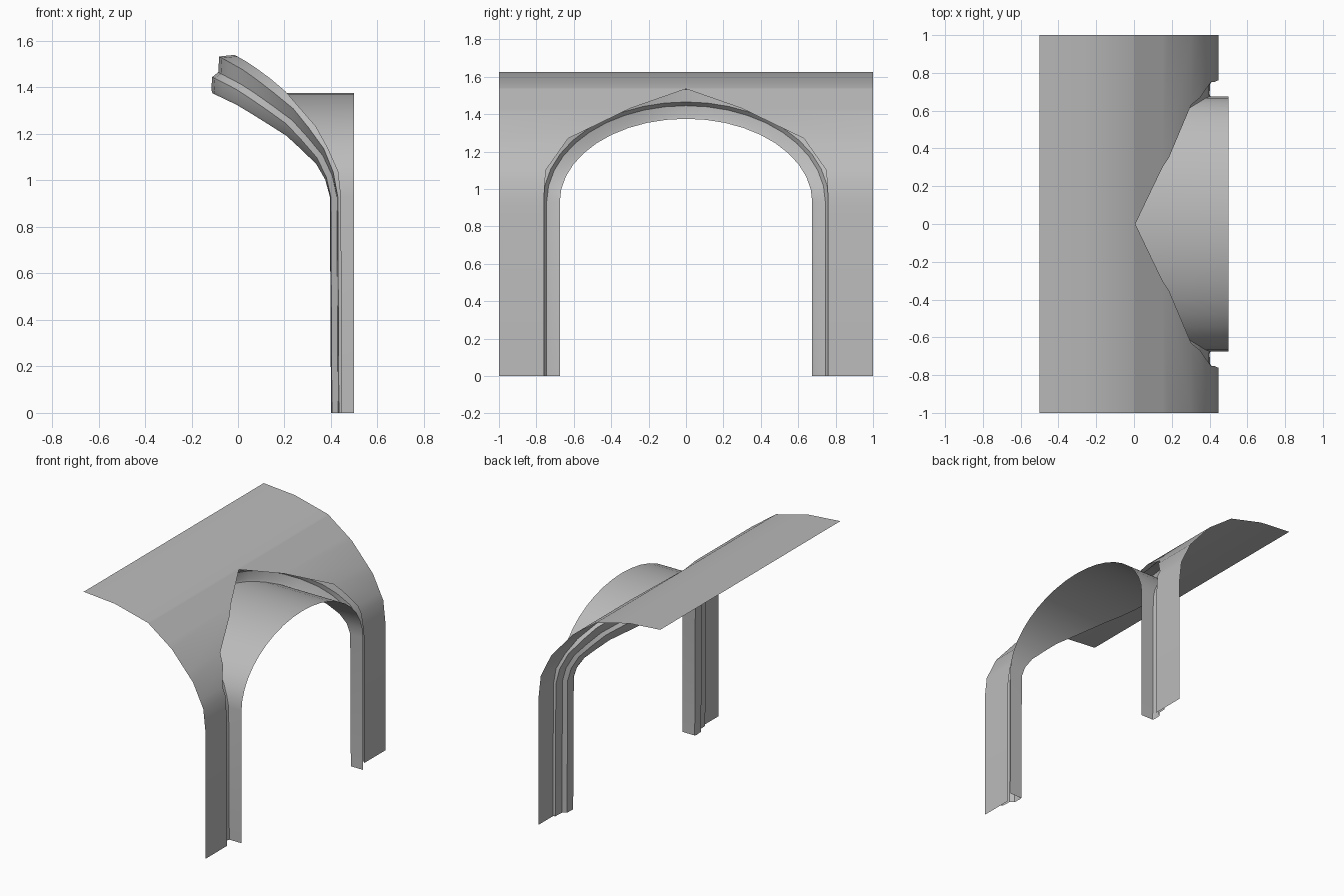
import bpy, bmesh, math

cube = bpy.data.objects.get("Cube")
if cube:
    bpy.data.objects.remove(cube, do_unlink=True)

stone = bpy.data.materials.new("grey_stone")
stone.use_nodes = True
stone.diffuse_color = (0.5, 0.5, 0.5, 1)
stone.node_tree.nodes["Principled BSDF"].inputs["Base Color"].default_value = (0.5, 0.5, 0.5, 1)


def interp(table, z):
    # piecewise linear lookup, table sorted by its first value
    if z <= table[0][0]:
        return table[0][1]
    for (z0, v0), (z1, v1) in zip(table, table[1:]):
        if z <= z1:
            return v0 + (v1 - v0) * (z - z0) / (z1 - z0)
    return table[-1][1]


def loft(name, grids, angle):
    # skin each grid of points and join the results in one object
    bm = bmesh.new()
    for rows in grids:
        verts = [[bm.verts.new(p) for p in row] for row in rows]
        for r0, r1 in zip(verts, verts[1:]):
            for i in range(len(r0) - 1):
                bm.faces.new((r0[i], r0[i + 1], r1[i + 1], r1[i]))
    bmesh.ops.remove_doubles(bm, verts=bm.verts, dist=0.0005)
    bmesh.ops.dissolve_degenerate(bm, edges=bm.edges, dist=0.0005)
    bmesh.ops.recalc_face_normals(bm, faces=bm.faces)
    mesh = bpy.data.meshes.new(name)
    bm.to_mesh(mesh)
    bm.free()
    mesh.materials.append(stone)
    obj = bpy.data.objects.new(name, mesh)
    bpy.context.collection.objects.link(obj)
    bpy.ops.object.select_all(action='DESELECT')
    bpy.context.view_layer.objects.active = obj
    obj.select_set(True)
    bpy.ops.object.shade_smooth_by_angle(angle=math.radians(angle))
    return obj


# Shapes by height: main vault section, its opening and the rib's inner line
VAULT = [(0, .447), (.895, .447), (1.05, .43), (1.215, .35), (1.405, .185),
         (1.54, 0), (1.605, -.256), (1.625, -.5)]
OPENING = [(0, .76), (.95, .76), (1.1, .75), (1.27, .63), (1.43, .3), (1.535, 0)]
RIB_LINE = [(.9, .4), (.98, .387), (1.075, .33), (1.195, .2), (1.32, 0), (1.375, -.115)]

# Main vault: half barrel with an arched opening
levels = sorted({z for z, _ in VAULT + OPENING})
grids = []
for side in (-1, 1):
    grids.append([[(interp(VAULT, z), side, z),
                   (interp(VAULT, z), side * interp(OPENING, z), z)] for z in levels])
loft("main_vault", grids, 30)

# Arch stations: position and outward direction in the y-z plane
HALF, RISE, SPRING, STEPS = .675, .445, .93, 20
stations = [(HALF, 0, 1, 0)]
for i in range(STEPS + 1):
    a = math.pi * i / STEPS
    ny, nz = math.cos(a) / HALF, math.sin(a) / RISE
    size = math.hypot(ny, nz)
    stations.append((HALF * math.cos(a), SPRING + RISE * math.sin(a), ny / size, nz / size))
stations.append((-HALF, 0, -1, 0))

# Moulded rib: (outward offset, depth) section swept along the groin
SECTION = [(0, .005), (.015, 0), (.07, .004), (.09, .03), (.158, .034)]
rib, cross = [], []
for y, z, ny, nz in stations:
    x = interp(RIB_LINE, z)
    row = [(x + d, y + n * ny, z + n * nz) for n, d in SECTION]
    outer = z + .165 * nz
    row.append((min(interp(VAULT, outer), x + .1), y + .165 * ny, outer))
    rib.append(row)
    cross.append([(x + .005, y, z), (.5, y, z)])
loft("groin_rib", [rib], 30)

# Cross vault: arched sheet from the rib out to the side
loft("cross_vault", [cross], 30)
